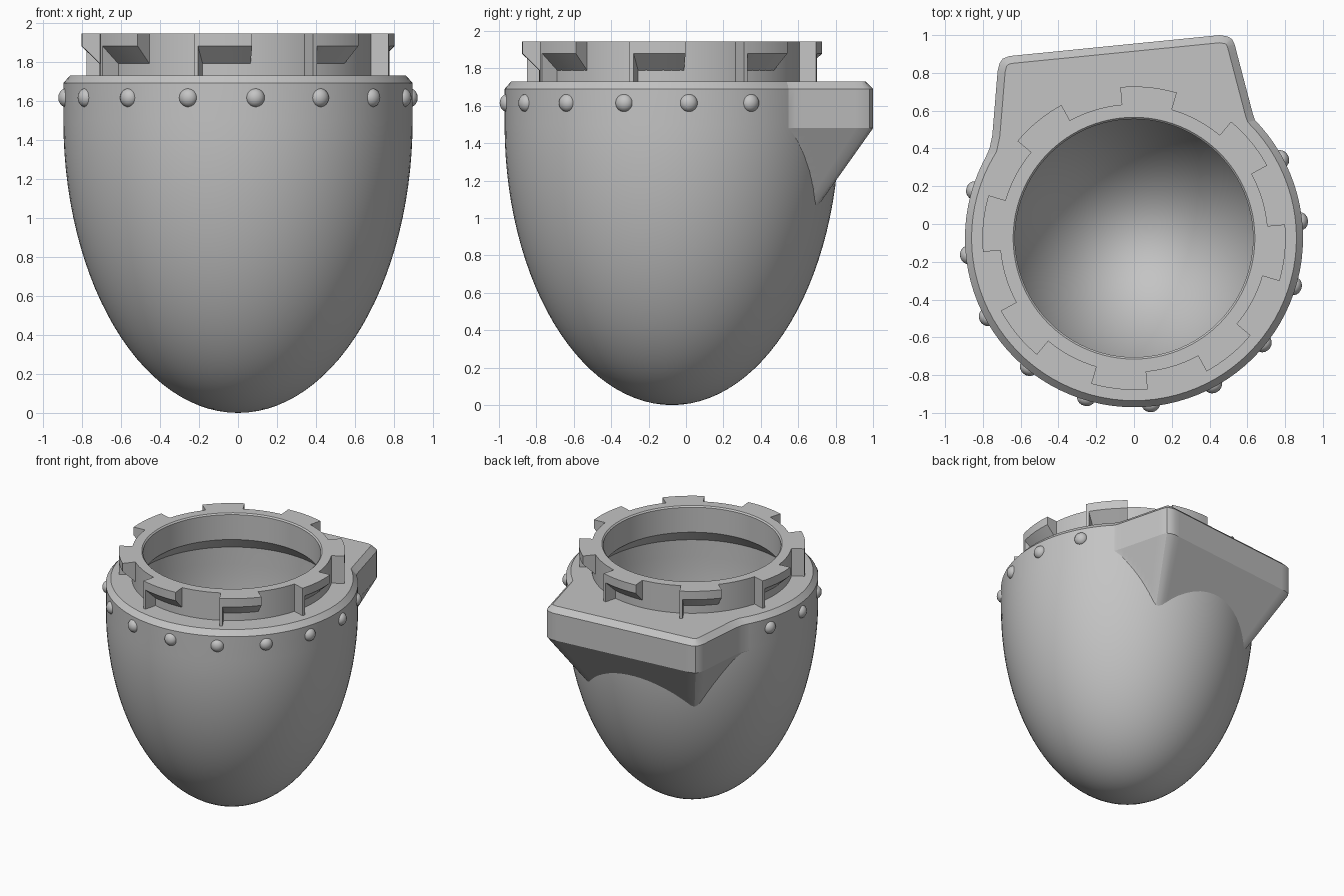
import bpy, bmesh, math
from mathutils import Vector, Matrix

if "Cube" in bpy.data.objects:
    bpy.data.objects.remove(bpy.data.objects["Cube"])

CY = -0.075                      # y of the bowl axis
A, ZC = 0.895, 1.5               # outer bowl radius and height of its widest point

grey = bpy.data.materials.new("plain grey")
grey.diffuse_color = (0.55, 0.55, 0.55, 1)
grey.use_nodes = True
grey.node_tree.nodes["Principled BSDF"].inputs["Base Color"].default_value = grey.diffuse_color


def finish(name, bm, angle=30):
    bmesh.ops.remove_doubles(bm, verts=bm.verts, dist=1e-5)
    bmesh.ops.recalc_face_normals(bm, faces=bm.faces)
    me = bpy.data.meshes.new(name)
    bm.to_mesh(me)
    bm.free()
    me.materials.append(grey)
    ob = bpy.data.objects.new(name, me)
    bpy.context.collection.objects.link(ob)
    bpy.ops.object.select_all(action='DESELECT')
    ob.select_set(True)
    bpy.context.view_layer.objects.active = ob
    bpy.ops.object.shade_smooth_by_angle(angle=math.radians(angle))
    return ob


def sweep(bm, profile, a0, a1, n, closed):
    """Turn an (r, z) profile about the bowl axis, in degrees."""
    rows = []
    for i in range(n + 1):
        a = math.radians(a0 + (a1 - a0) * i / n)
        rows.append([bm.verts.new((r * math.cos(a), CY + r * math.sin(a), z))
                     for r, z in profile])
    m = len(profile)
    for p, q in zip(rows, rows[1:]):
        for j in range(m if closed else m - 1):
            k = (j + 1) % m
            bm.faces.new((p[j], q[j], q[k], p[k]))
    if closed:
        bm.faces.new(rows[0])
        bm.faces.new(rows[-1])


def bowl_radius(z):
    return A * math.sqrt(max(0, 1 - (min(z, ZC) - ZC) ** 2 / ZC ** 2))


# Bowl: egg-shaped shell, chamfered rim, neck and hollow inside
N = 28
quarter = [math.pi / 2 * i / N for i in range(N + 1)]
outer = [(A * math.sin(t), ZC - ZC * math.cos(t)) for t in quarter]
inner = [(0.74 * math.sin(t), ZC - 1.36 * math.cos(t)) for t in reversed(quarter)]
neck = [(A, 1.69), (0.86, 1.73), (0.71, 1.73), (0.71, 1.945), (0.64, 1.945),
        (0.63, 1.935), (0.63, 1.74), (0.74, 1.63)]
bm = bmesh.new()
sweep(bm, outer + neck + inner, 0, 360, 96, False)
bmesh.ops.dissolve_degenerate(bm, dist=1e-6, edges=bm.edges)
finish("bowl", bm)

# Neck tabs: sloped underside, with a stop post at one end
tab = [(0.70, 1.945), (0.803, 1.945), (0.803, 1.88), (0.71, 1.79), (0.70, 1.79)]
post = [(0.70, 1.945), (0.803, 1.945), (0.803, 1.73), (0.70, 1.73)]
for k in range(8):
    a = 73.6 + 45 * k
    bm = bmesh.new()
    sweep(bm, tab, a + 1.6, a + 21.6, 8, True)
    finish("neck_tab", bm)
    bm = bmesh.new()
    sweep(bm, post, a, a + 1.6, 1, True)
    finish("tab_stop", bm)

# Rivets round the rim, leaving out the back
for k in range(-5, 6):
    a = math.radians(-84.2 + 22.5 * k)
    bm = bmesh.new()
    bmesh.ops.create_uvsphere(bm, u_segments=20, v_segments=12, radius=0.048)
    bm.transform(Matrix.Translation((0.885 * math.cos(a), CY + 0.885 * math.sin(a), 1.615))
                 @ Matrix.Rotation(a, 4, 'Z') @ Matrix.Diagonal((0.85, 1, 1, 1)))
    finish("rivet", bm, 60)

# Back block: outline from the left of the rim round to the right
outline = [(-.85, .20), (-.805, .31), (-.765, .40), (-.75, .47), (-.722, .81), (-.712, .85),
           (-.695, .875), (-.66, .889), (.455, 1.0), (.495, .993), (.518, .98), (.533, .95),
           (.63, .58), (.65, .525), (.69, .455), (.746, .397)]
outline = [Vector((x, y - CY)) for x, y in outline]


def inset(pts, d):
    out = []
    for i, p in enumerate(pts):
        s = (p - pts[max(i - 1, 0)]).normalized()
        e = (pts[min(i + 1, len(pts) - 1)] - p).normalized()
        t = (s + e).normalized()
        half = max(0.5, t.dot(e if e.length else s))
        out.append(p + Vector((t.y, -t.x)) * d / half)
    return out


def densify(pts, steps=24):
    """Split long edges so the flare can follow the bowl."""
    out = []
    for p, q in zip(pts, pts[1:]):
        n = max(1, round((q - p).length * steps))
        out += [p.lerp(q, i / n) for i in range(n)]
    return out + [pts[-1]]


dense = densify(outline)
a_left = math.atan2(outline[0].y, outline[0].x)
a_right = math.atan2(outline[-1].y, outline[-1].x)
arc = [a_right + (a_left - a_right) * i / 20 for i in range(21)]


def block_loop(pts, z):
    r = bowl_radius(z)
    loop = []
    for p in pts:
        if z < 1.48 and p.length < r - 0.02:      # hide inside the shell wall
            p = p.normalized() * (r - 0.02)
        loop.append(p)
    loop += [Vector((math.cos(a), math.sin(a))) * (r - 0.08) for a in arc]
    return [(p.x, p.y + CY, z) for p in loop]


levels = [block_loop(inset(dense, 0.04), 1.73), block_loop(dense, 1.69), block_loop(dense, 1.48)]
for i in range(1, 25):
    f = i / 24
    levels.append(block_loop([p * (1 - 0.29 * f) for p in dense], 1.48 - 0.44 * f))
bm = bmesh.new()
rows = [[bm.verts.new(c) for c in lv] for lv in levels]
m = len(rows[0])
for p, q in zip(rows, rows[1:]):
    for j in range(m):
        k = (j + 1) % m
        bm.faces.new((p[j], p[k], q[k], q[j]))
bm.faces.new(rows[0])
bm.faces.new(rows[-1])
finish("back_block", bm, 25)
